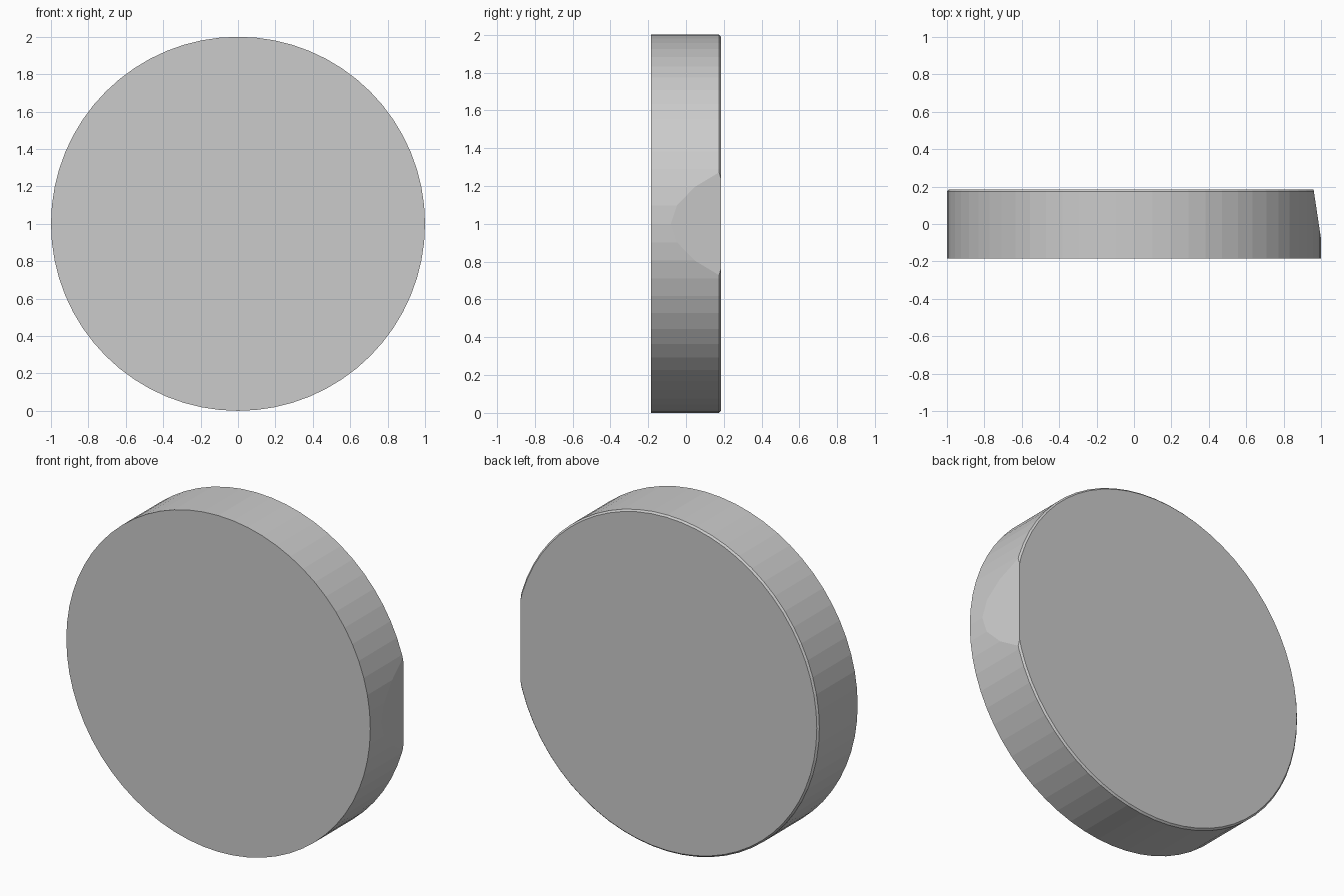
import bpy, bmesh
from math import cos, sin, tau
from mathutils import Vector

if "Cube" in bpy.data.objects:
    bpy.data.objects.remove(bpy.data.objects["Cube"])

SIDES = 64
bm = bmesh.new()

# Disc: rings of (radius, y) from the front face to the chamfered back face
profile = [(1.0, -0.185), (1.0, 0.175), (0.99, 0.185)]
rings = [[bm.verts.new((r * cos(tau * i / SIDES), y, 1 + r * sin(tau * i / SIDES)))
          for i in range(SIDES)] for r, y in profile]
for a, b in zip(rings, rings[1:]):
    for i in range(SIDES):
        j = (i + 1) % SIDES
        bm.faces.new((a[i], a[j], b[j], b[i]))
bm.faces.new(rings[0])
bm.faces.new(rings[-1])

# Slanted flat cut on the right edge
cut = bmesh.ops.bisect_plane(
    bm, geom=bm.verts[:] + bm.edges[:] + bm.faces[:], dist=1e-5,
    plane_co=Vector((0.96, 0.185, 1)), plane_no=Vector((0.265, 0.04, 0)).normalized(),
    clear_outer=True)
bmesh.ops.holes_fill(bm, edges=[e for e in bm.edges if e.is_boundary], sides=0)
bmesh.ops.recalc_face_normals(bm, faces=bm.faces[:])

mesh = bpy.data.meshes.new("disc")
bm.to_mesh(mesh)
bm.free()
disc = bpy.data.objects.new("disc", mesh)
bpy.context.collection.objects.link(disc)
